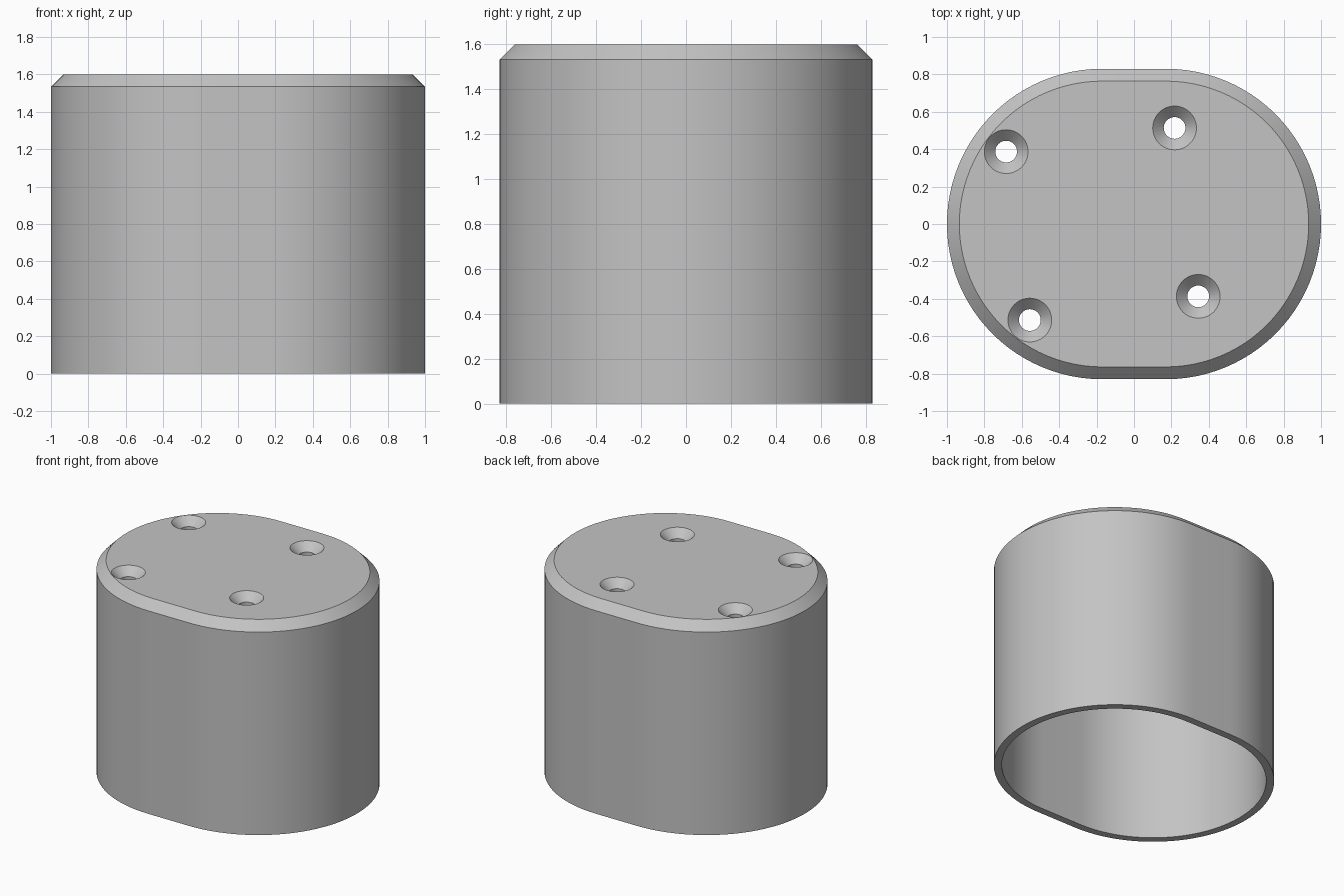
import bpy, bmesh, math

RADIUS, HALF_FLAT, HEIGHT = 0.83, 0.17, 1.6
CHAMFER, WALL, PLATE = 0.066, 0.055, 0.1
ARC_STEPS = 48

if "Cube" in bpy.data.objects:
    bpy.data.objects.remove(bpy.data.objects["Cube"], do_unlink=True)

grey = bpy.data.materials.new("light grey")
grey.use_nodes = True
colour = (0.55, 0.55, 0.55, 1)
grey.diffuse_color = colour
grey.node_tree.nodes["Principled BSDF"].inputs["Base Color"].default_value = colour


def oval_ring(bm, radius, z):
    """Oval outline: two half circles joined by short straight sides."""
    ring = []
    for side in (1, -1):
        for i in range(ARC_STEPS + 1):
            a = math.pi * (i / ARC_STEPS - 0.5)
            ring.append(bm.verts.new((side * (HALF_FLAT + radius * math.cos(a)),
                                      side * radius * math.sin(a), z)))
    return ring


def circle_ring(bm, x, y, radius, z, steps=48):
    turn = [2 * math.pi * i / steps for i in range(steps)]
    return [bm.verts.new((x + radius * math.cos(a), y + radius * math.sin(a), z))
            for a in turn]


def loft(name, make_rings):
    """Skin a stack of rings and cap both ends."""
    bm = bmesh.new()
    rings = make_rings(bm)
    for low, high in zip(rings, rings[1:]):
        for i in range(len(low)):
            j = (i + 1) % len(low)
            bm.faces.new((low[i], low[j], high[j], high[i]))
    bm.faces.new(rings[0])
    bm.faces.new(rings[-1])
    bmesh.ops.recalc_face_normals(bm, faces=bm.faces)
    mesh = bpy.data.meshes.new(name)
    bm.to_mesh(mesh)
    bm.free()
    obj = bpy.data.objects.new(name, mesh)
    bpy.context.collection.objects.link(obj)
    mesh.materials.append(grey)
    return obj


# Hollow cap: outside, chamfer, then the inner wall and ceiling
cap = loft("oval_cap", lambda bm: [
    oval_ring(bm, RADIUS - CHAMFER, HEIGHT),
    oval_ring(bm, RADIUS, HEIGHT - CHAMFER),
    oval_ring(bm, RADIUS, 0),
    oval_ring(bm, RADIUS - WALL, 0),
    oval_ring(bm, RADIUS - WALL, HEIGHT - PLATE)])

# Four countersunk screw holes on a square pattern
HOLE, SINK, PITCH = 0.058, 0.117, 0.643
bpy.context.view_layer.objects.active = cap
cap.select_set(True)
for k in range(4):
    angle = math.radians(53 + 90 * k)
    x, y = PITCH * math.cos(angle) - HALF_FLAT, PITCH * math.sin(angle)
    depth = SINK - HOLE
    cutter = loft("screw_hole_cutter", lambda bm: [
        circle_ring(bm, x, y, HOLE, HEIGHT - 2 * PLATE),
        circle_ring(bm, x, y, HOLE, HEIGHT - depth),
        circle_ring(bm, x, y, SINK, HEIGHT),
        circle_ring(bm, x, y, SINK, HEIGHT + PLATE)])
    cutter.hide_render = True
    cut = cap.modifiers.new("screw_hole", 'BOOLEAN')
    cut.operation, cut.solver, cut.object = 'DIFFERENCE', 'EXACT', cutter
    bpy.ops.object.modifier_apply(modifier=cut.name)
    bpy.data.objects.remove(cutter, do_unlink=True)

bpy.ops.object.shade_smooth_by_angle(angle=math.radians(30))
